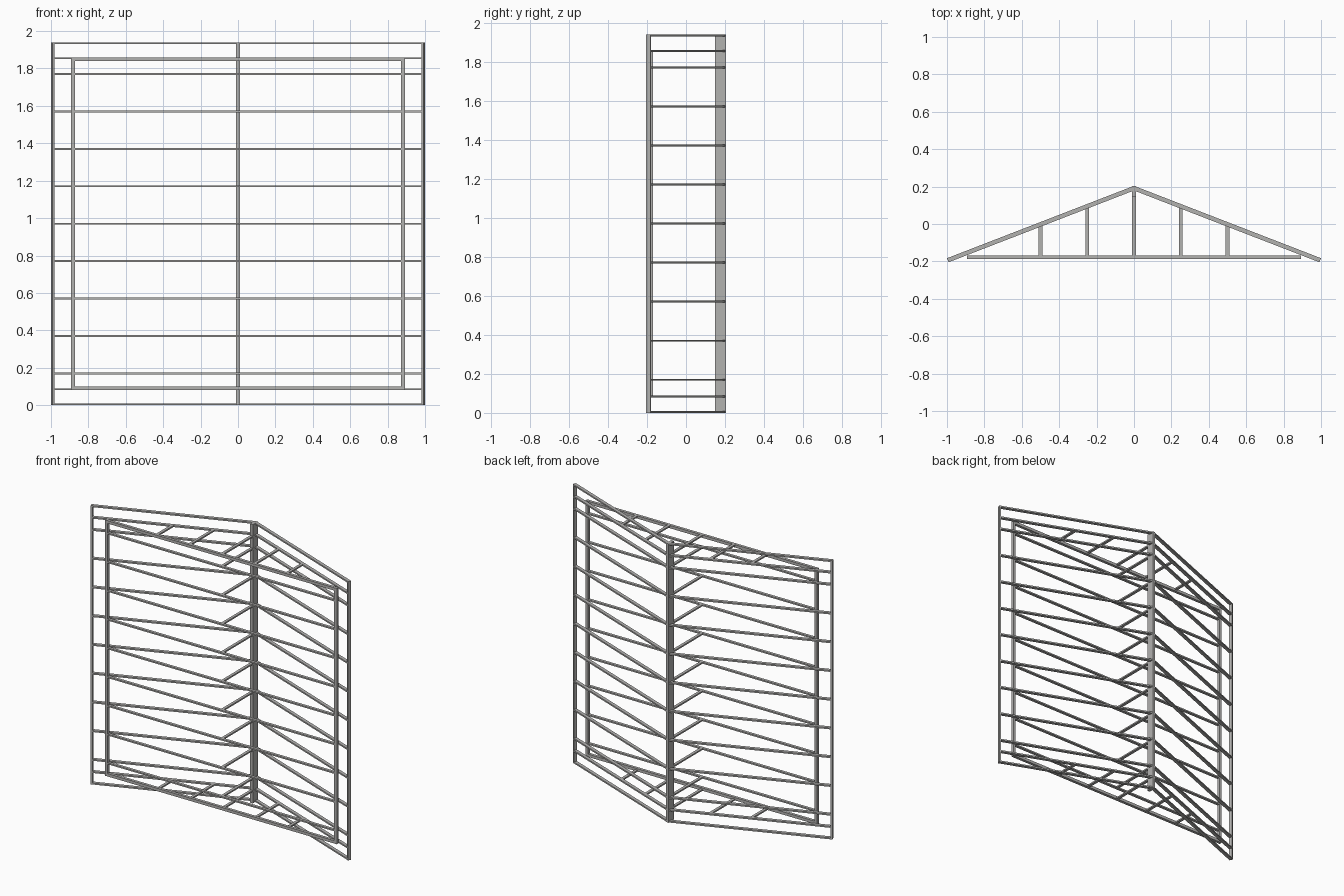
import bpy, bmesh

if "Cube" in bpy.data.objects:
    bpy.data.objects.remove(bpy.data.objects["Cube"])

grey = bpy.data.materials.new("timber_grey")
grey.use_nodes = True
colour = (0.45, 0.445, 0.435, 1)
grey.diffuse_color = colour
grey.node_tree.nodes["Principled BSDF"].inputs["Base Color"].default_value = colour

HEIGHT, MID = 1.94, 0.97
BAR = 0.02                      # width of square bars
THIN = 0.01                     # thickness of the trusses
APEX, SLOPE, DEPTH = 0.204, 0.387, 0.025
JOIST_BACK, JOIST_FRONT = -0.168, -0.188
PLATE_X = 0.882
GABLE = 0.885                   # gable distance from the middle


def prism(name, outline, z0, z1):
    """Extrude an x-y outline from z0 to z1."""
    bm = bmesh.new()
    face = bm.faces.new([bm.verts.new((x, y, z0)) for x, y in outline])
    top = bmesh.ops.extrude_face_region(bm, geom=[face])["geom"]
    for v in top:
        if isinstance(v, bmesh.types.BMVert):
            v.co.z = z1
    bmesh.ops.recalc_face_normals(bm, faces=bm.faces)
    mesh = bpy.data.meshes.new(name)
    bm.to_mesh(mesh)
    bm.free()
    mesh.materials.append(grey)
    obj = bpy.data.objects.new(name, mesh)
    bpy.context.collection.objects.link(obj)


def box(name, x0, x1, y0, y1, z0, z1):
    prism(name, [(x0, y0), (x1, y0), (x1, y1), (x0, y1)], z0, z1)


def roof(x):
    return APEX - SLOPE * abs(x)


def rafter_pair(z):
    for side, label in ((1, "left"), (-1, "right")):
        outline = [(BAR / 2, roof(BAR / 2)), (0.995, roof(0.995)),
                   (0.986, roof(0.986) - DEPTH), (BAR / 2, roof(BAR / 2) - DEPTH)]
        prism(label + "_rafter", [(side * x, y) for x, y in outline],
              z - THIN / 2, z + THIN / 2)


def post(name, x, top, z):
    box(name, x - BAR / 2, x + BAR / 2, JOIST_BACK, top, z - THIN / 2, z + THIN / 2)


# Ridge board and eave boards along the full length
box("ridge_board", -BAR / 2, BAR / 2, 0.148, APEX, 0, HEIGHT)
for s, label in ((1, "left"), (-1, "right")):
    eave = [(0.989, roof(0.989)), (1.0, roof(1.0)),
            (0.991, roof(0.991) - DEPTH), (0.98, roof(0.98) - DEPTH)]
    prism(label + "_eave_board", [(s * x, y) for x, y in eave], 0, HEIGHT)
    # Wall plates
    x = s * PLATE_X
    box(label + "_wall_plate", x - BAR / 2, x + BAR / 2, JOIST_FRONT, JOIST_BACK,
        MID - GABLE - THIN / 2, MID + GABLE + THIN / 2)

# Inner trusses
for i in range(-4, 5):
    z = MID + 0.2 * i
    rafter_pair(z)
    box("ceiling_joist", -PLATE_X, PLATE_X, JOIST_FRONT, JOIST_BACK,
        z - THIN / 2, z + THIN / 2)
    post("king_post", 0, 0.15, z)

# Gable trusses and the outer overhang rafters
for s in (-1, 1):
    rafter_pair(MID + s * (MID - THIN / 2))
    z = MID + s * GABLE
    rafter_pair(z)
    beam = MID + s * (GABLE - THIN / 2)
    box("gable_beam", -PLATE_X, PLATE_X, JOIST_FRONT, JOIST_BACK,
        beam - BAR / 2, beam + BAR / 2)
    post("gable_king_post", 0, 0.15, z)
    for x in (-0.5, -0.25, 0.25, 0.5):
        post("gable_post", x, roof(x) - DEPTH + 0.006, z)
